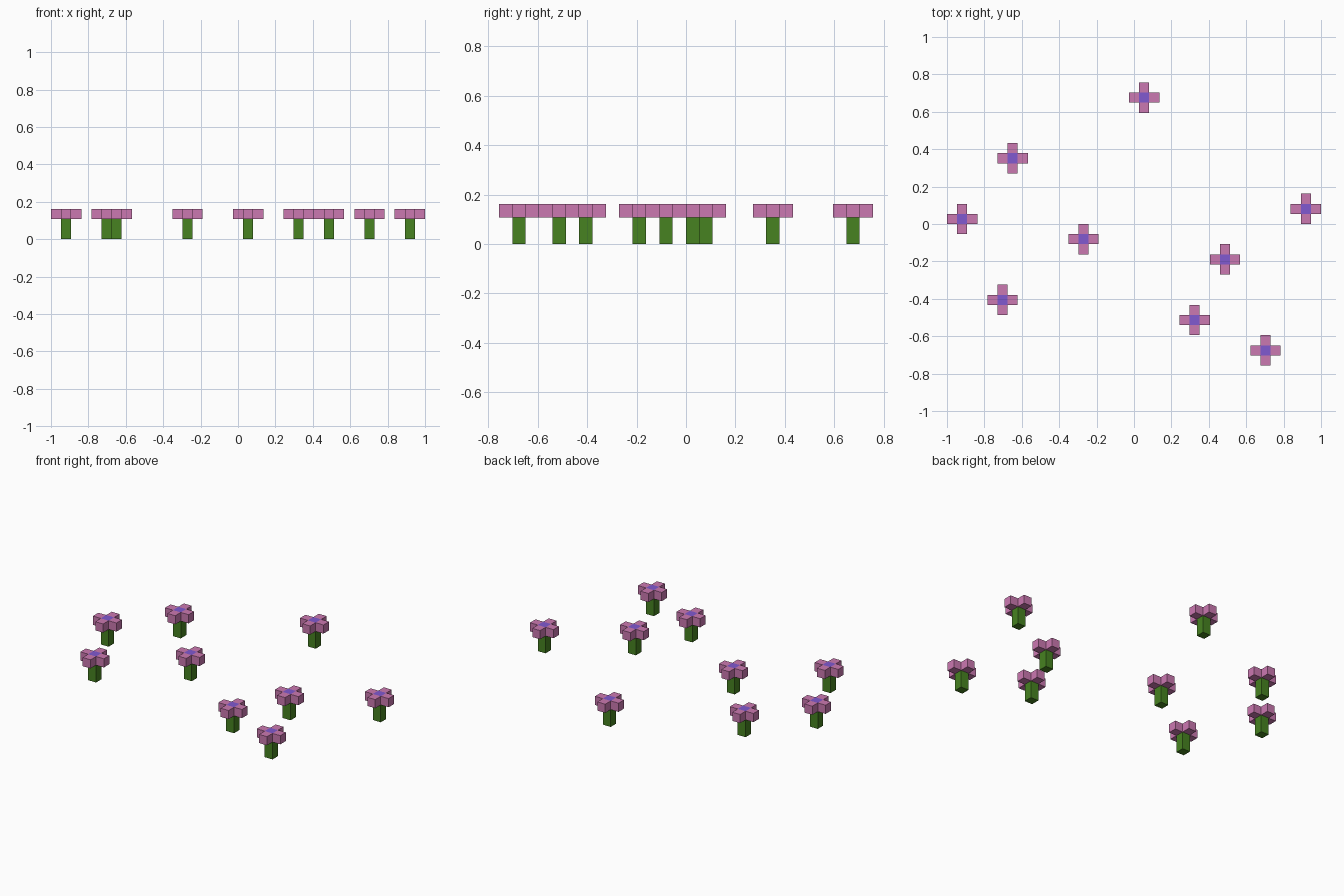
import bpy
import bmesh
from mathutils import Vector

if "Cube" in bpy.data.objects:
    bpy.data.objects.remove(bpy.data.objects["Cube"])

CELL = 2 / 37  # voxel size


def material(name, rgb):
    m = bpy.data.materials.new(name)
    m.diffuse_color = (*rgb, 1)
    m.use_nodes = True
    m.node_tree.nodes["Principled BSDF"].inputs["Base Color"].default_value = m.diffuse_color
    return m


green = material("stem green", (0.063, 0.225, 0.015))
pink = material("petal pink", (0.60, 0.19, 0.44))
purple = material("centre purple", (0.22, 0.10, 0.63))

# One flower in voxel cells: two-high stem, four petals, one centre
STEM = [(0, 0, 0), (0, 0, 1)]
PETALS = [(1, 0, 2), (-1, 0, 2), (0, 1, 2), (0, -1, 2)]
CENTRE = [(0, 0, 2)]
FILLED = set(STEM + PETALS + CENTRE)
SIDES = [(1, 0, 0), (-1, 0, 0), (0, 1, 0), (0, -1, 0), (0, 0, 1), (0, 0, -1)]


def voxel_mesh(name, cells, mat):
    """Build cube faces only where the neighbouring cell is empty."""
    bm = bmesh.new()
    for c in cells:
        for s in SIDES:
            if tuple(a + b for a, b in zip(c, s)) in FILLED:
                continue
            n = Vector(s)
            u = Vector((s[1], s[2], s[0]))
            v = n.cross(u)
            mid = Vector(c) + Vector((0, 0, 0.5)) + n / 2
            corners = [(-1, -1), (1, -1), (1, 1), (-1, 1)]
            bm.faces.new([bm.verts.new((mid + (u * a + v * b) / 2) * CELL)
                          for a, b in corners])
    bmesh.ops.remove_doubles(bm, verts=bm.verts, dist=0.001)
    me = bpy.data.meshes.new(name)
    bm.to_mesh(me)
    bm.free()
    me.materials.append(mat)
    return me


parts = {
    "stem": voxel_mesh("stem", STEM, green),
    "petals": voxel_mesh("petals", PETALS, pink),
    "flower_centre": voxel_mesh("flower_centre", CENTRE, purple),
}

# Scatter the flowers on the voxel grid
spots = [(1, 12.5), (-12, 6.5), (-17, 0.5), (-5, -1.5), (-13, -7.5),
         (17, 1.5), (9, -3.5), (6, -9.5), (13, -12.5)]
for i, (x, y) in enumerate(spots, 1):
    for name, me in parts.items():
        ob = bpy.data.objects.new(f"{name}_{i}", me)
        # centre on the outermost petals
        ob.location = (x * CELL, y * CELL, 0)
        bpy.context.collection.objects.link(ob)
